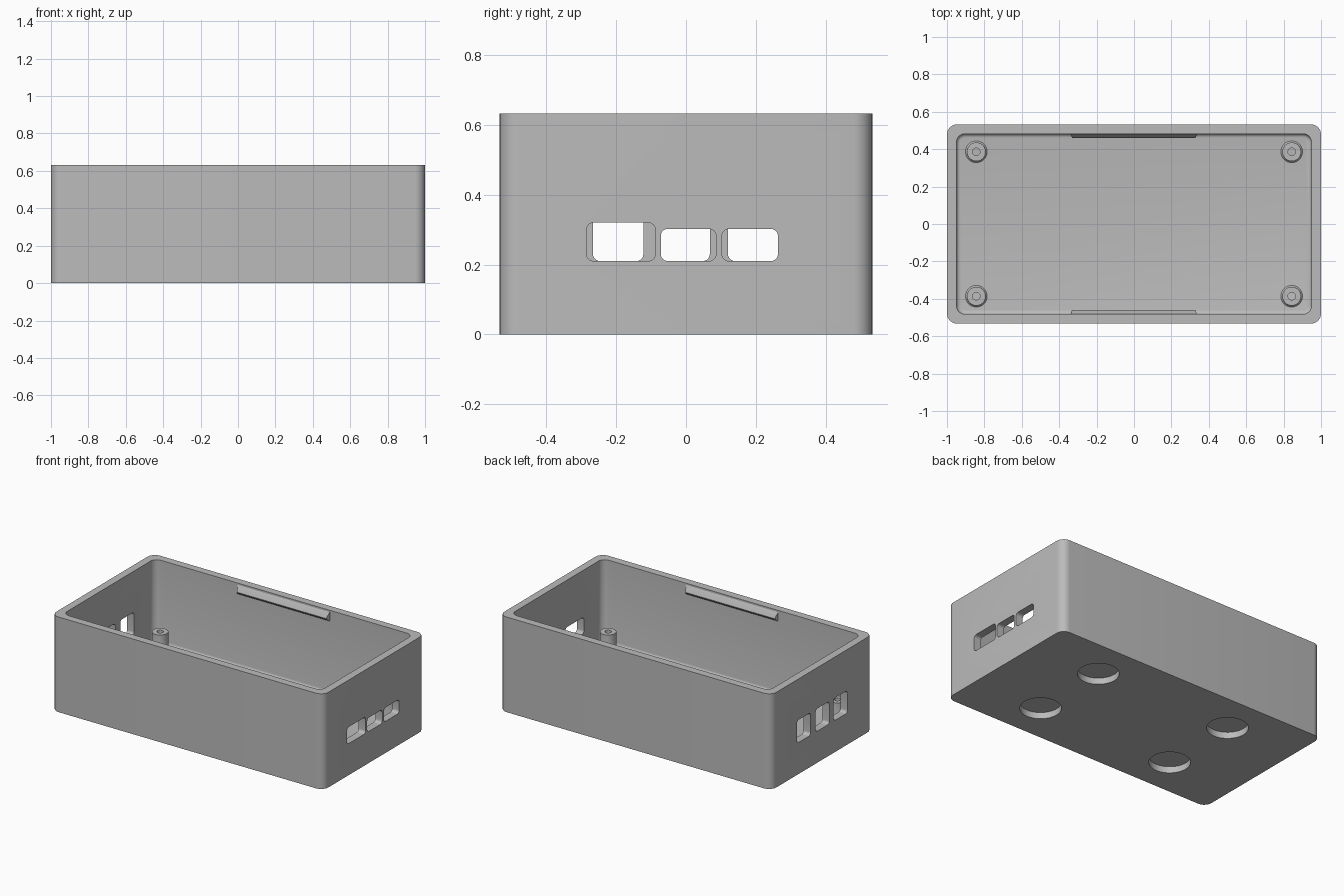
import bpy, bmesh
from math import pi, sin, cos, radians
from mathutils import Matrix, Vector

if "Cube" in bpy.data.objects:
    bpy.data.objects.remove(bpy.data.objects["Cube"], do_unlink=True)

grey = bpy.data.materials.new("plain_grey")
grey.use_nodes = True
GREY = (0.5, 0.5, 0.5, 1)
grey.diffuse_color = GREY
grey.node_tree.nodes["Principled BSDF"].inputs["Base Color"].default_value = GREY

LENGTH, WIDTH, HEIGHT = 2.0, 1.066, 0.632
FLOOR, WALL = 0.08, 0.051


def finish(name, bm):
    """Turn a bmesh into a grey object."""
    bmesh.ops.remove_doubles(bm, verts=bm.verts, dist=1e-5)
    bmesh.ops.recalc_face_normals(bm, faces=bm.faces)
    mesh = bpy.data.meshes.new(name)
    bm.to_mesh(mesh)
    bm.free()
    mesh.materials.append(grey)
    obj = bpy.data.objects.new(name, mesh)
    bpy.context.collection.objects.link(obj)
    return obj


def smooth(obj):
    bpy.ops.object.select_all(action='DESELECT')
    obj.select_set(True)
    bpy.context.view_layer.objects.active = obj
    bpy.ops.object.shade_smooth_by_angle(angle=radians(35))


def rounded_rect(w, h, r, steps=8):
    """Outline of a rectangle with rounded corners, centred on the origin."""
    pts = []
    for q, (sx, sy) in enumerate([(1, 1), (-1, 1), (-1, -1), (1, -1)]):
        for i in range(steps + 1):
            a = (q + i / steps) * pi / 2
            pts.append((sx * (w / 2 - r) + r * cos(a), sy * (h / 2 - r) + r * sin(a)))
    return pts


def prism(name, outline, low, high, along_x=False, fillet=0):
    """Extrude an outline along z, or along x with the outline in y and z."""
    bm = bmesh.new()
    bottom = bm.faces.new([bm.verts.new((u, v, low)) for u, v in outline])
    top = bmesh.ops.extrude_face_region(bm, geom=[bottom], use_keep_orig=True)["geom"]
    bmesh.ops.translate(bm, vec=(0, 0, high - low),
                        verts=[g for g in top if isinstance(g, bmesh.types.BMVert)])
    if fillet:
        edges = [e for e in bm.edges if all(abs(v.co.z - low) < 1e-6 for v in e.verts)]
        bmesh.ops.bevel(bm, geom=edges, offset=fillet, segments=4, profile=0.5, affect='EDGES')
    if along_x:
        bm.transform(Matrix(((0, 0, 1, 0), (1, 0, 0, 0), (0, 1, 0, 0), (0, 0, 0, 1))))
    return finish(name, bm)


def cut(target, cutter):
    mod = target.modifiers.new("cut", 'BOOLEAN')
    mod.operation, mod.solver, mod.object = 'DIFFERENCE', 'EXACT', cutter
    bpy.context.view_layer.objects.active = target
    bpy.ops.object.modifier_apply(modifier=mod.name)
    bpy.data.objects.remove(cutter, do_unlink=True)


def lathe(name, profile, x, y, steps=40):
    """Revolve a closed radius and height profile around a vertical axis."""
    bm = bmesh.new()
    rings = [[bm.verts.new((x + r * cos(2 * pi * i / steps), y + r * sin(2 * pi * i / steps), z))
              for r, z in profile] for i in range(steps)]
    for i in range(steps):
        a, b = rings[i], rings[(i + 1) % steps]
        for j in range(len(profile)):
            k = (j + 1) % len(profile)
            bm.faces.new((a[j], b[j], b[k], a[k]))
    return finish(name, bm)


# Open tray with a small fillet around the floor
tray = prism("tray", rounded_rect(LENGTH, WIDTH, 0.055), 0, HEIGHT)
cavity = rounded_rect(LENGTH - 2 * WALL, WIDTH - 2 * WALL, 0.045)
cut(tray, prism("cavity_cutter", cavity, FLOOR, HEIGHT + 0.1, fillet=0.02))


# Port openings: y start, y end, z top for each end wall
def cut_ports(ports, x0, x1):
    for y0, y1, top in ports:
        outline = rounded_rect(y1 - y0, top - 0.21, 0.02)
        outline = [(u + (y0 + y1) / 2, v + (0.21 + top) / 2) for u, v in outline]
        cut(tray, prism("port_cutter", outline, x0, x1, along_x=True))


cut_ports([(-0.284, -0.088, 0.32), (-0.072, 0.086, 0.302), (0.103, 0.263, 0.302)], 0.9, 1.1)
cut_ports([(-0.266, -0.122, 0.36), (-0.076, 0.068, 0.36), (0.12, 0.264, 0.36)], -1.1, -0.9)

# Round recesses for feet under the floor
for sx in (-1, 1):
    for sy in (-1, 1):
        circle = [(sx * 0.5 + 0.124 * cos(2 * pi * i / 64), sy * 0.267 + 0.124 * sin(2 * pi * i / 64))
                  for i in range(64)]
        cut(tray, prism("foot_cutter", circle, -0.1, 0.042))
smooth(tray)

# Hollow screw posts with a flared base
base = FLOOR - 0.005
post = [(0.02, base), (0.058, base), (0.058, FLOOR), (0.053, FLOOR + 0.004),
        (0.05, FLOOR + 0.012), (0.05, 0.212), (0.02, 0.212)]
for sx, side in ((-1, "right"), (1, "left")):
    for sy, end in ((-1, "front"), (1, "back")):
        smooth(lathe(f"screw_post_{end}_{side}", post, sx * 0.843, sy * 0.386))

# Snap ridges inside the long walls
wall_y = WIDTH / 2 - WALL
for s, end in ((-1, "front"), (1, "back")):
    outline = [(s * (wall_y + 0.01), 0.62), (s * wall_y, 0.62), (s * 0.463, 0.59),
               (s * 0.46, 0.582), (s * 0.463, 0.574), (s * wall_y, 0.56), (s * (wall_y + 0.01), 0.56)]
    ridge = prism(f"snap_ridge_{end}", outline, -0.34, 0.337, along_x=True)
    for v in ridge.data.vertices:
        if abs(v.co.y) < 0.47:
            v.co.x *= 0.975
    smooth(ridge)
